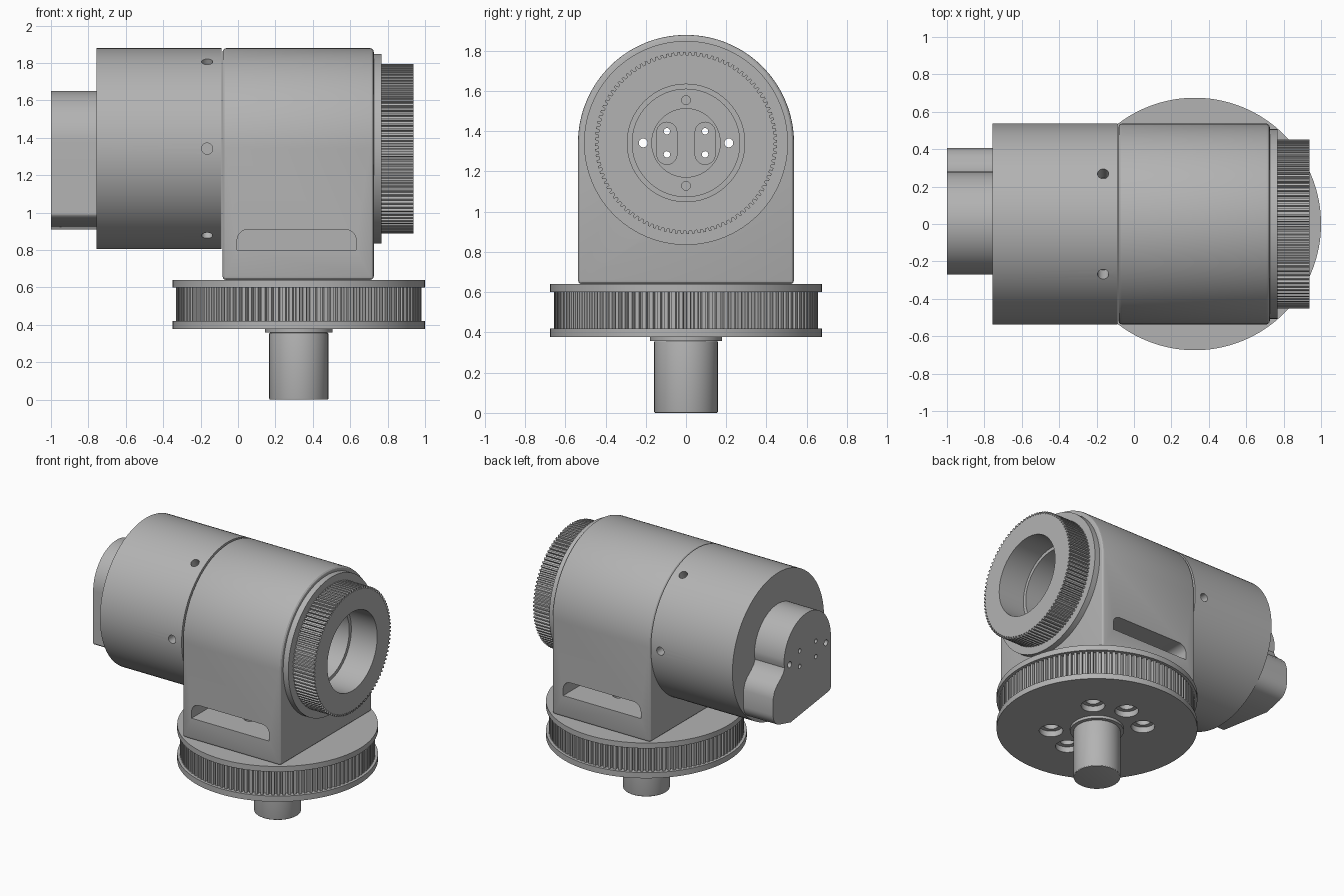
import bpy, bmesh, math
from mathutils import Vector

if "Cube" in bpy.data.objects:
    bpy.data.objects.remove(bpy.data.objects["Cube"])

AXIS_Z = 1.342      # height of the horizontal barrel axis
PULLEY_X = 0.325    # vertical shaft position
BODY_R = 0.537

metal = bpy.data.materials.new("grey metal")
metal.use_nodes = True
GREY = (0.45, 0.45, 0.45, 1)
metal.diffuse_color = GREY
metal.node_tree.nodes["Principled BSDF"].inputs["Base Color"].default_value = GREY

PLACE = {"x": lambda a, b, t: (t, a, b),
         "y": lambda a, b, t: (a, t, b),
         "z": lambda a, b, t: (a, b, t)}


def arc(cx, cy, r, start, end, n):
    angles = [math.radians(start + (end - start) * i / n) for i in range(n + 1)]
    return [(cx + r * math.cos(a), cy + r * math.sin(a)) for a in angles]


def circle(cx, cy, r, n=96):
    return arc(cx, cy, r, 0, 360, n)[:-1]


def prism(name, profile, axis, low, high):
    """Extrude a closed 2D profile along an axis."""
    bm = bmesh.new()
    face = bm.faces.new([bm.verts.new(PLACE[axis](a, b, low)) for a, b in profile])
    made = bmesh.ops.extrude_face_region(bm, geom=[face])["geom"]
    shift = Vector(PLACE[axis](0, 0, high - low))
    bmesh.ops.translate(bm, vec=shift, verts=[v for v in made if isinstance(v, bmesh.types.BMVert)])
    bmesh.ops.recalc_face_normals(bm, faces=bm.faces)
    mesh = bpy.data.meshes.new(name)
    bm.to_mesh(mesh)
    bm.free()
    mesh.materials.append(metal)
    obj = bpy.data.objects.new(name, mesh)
    bpy.context.collection.objects.link(obj)
    return obj


def bake(obj):
    graph = bpy.context.evaluated_depsgraph_get()
    mesh = bpy.data.meshes.new_from_object(obj.evaluated_get(graph))
    obj.modifiers.clear()
    obj.data = mesh


def bevel(obj, width):
    mod = obj.modifiers.new("rounded edges", "BEVEL")
    mod.width, mod.segments = width, 3
    mod.limit_method, mod.angle_limit = "ANGLE", math.radians(50)
    bake(obj)


def cut(obj, profile, axis, low, high):
    cutter = prism("cutter", profile, axis, low, high)
    cutter.hide_render = True
    mod = obj.modifiers.new("cut", "BOOLEAN")
    mod.operation, mod.solver, mod.object = "DIFFERENCE", "EXACT", cutter
    bake(obj)
    bpy.data.objects.remove(cutter)


def toothed(cx, cy, outer, inner, teeth, land):
    """Outline with square teeth; land is the tooth's share of each pitch."""
    points = []
    for i in range(teeth):
        for share, r in ((0, inner), (0.1, outer), (land, outer), (land + 0.1, inner)):
            a = math.tau * (i + share) / teeth
            points.append((cx + r * math.cos(a), cy + r * math.sin(a)))
    return points


# Housing with an arched top
arch = [(-BODY_R, 0.64), (BODY_R, 0.64)] + arc(0, AXIS_Z, BODY_R, 0, 180, 64)
housing = prism("housing", arch, "x", -0.083, 0.726)
bevel(housing, 0.02)
cut(housing, circle(0, AXIS_Z, 0.267), "x", -0.2, 0.9)

# Access pockets on both sides, with screw holes in their floors
pocket = [(-0.005, 0.8), (0.632, 0.8)] + arc(0.572, 0.85, 0.06, 0, 90, 8) + arc(0.055, 0.85, 0.06, 90, 180, 8)
screws = [(PULLEY_X + 0.31 * math.cos(math.radians(a)), 0.31 * math.sin(math.radians(a)))
          for a in (45, 90, 135, 225, 270, 315)]
for low, high in ((-0.7, -0.14), (0.14, 0.7)):
    cut(housing, pocket, "y", low, high)
for x, y in screws:
    cut(housing, circle(x, y, 0.05, 24), "z", 0.5, 0.84)

# Rear barrel with a deep bore and radial screw holes
barrel = prism("barrel", circle(0, AXIS_Z, BODY_R), "x", -0.757, -0.087)
cut(barrel, circle(0, AXIS_Z, 0.267), "x", -0.5, 0.1)
cut(barrel, circle(0, AXIS_Z, 0.17), "x", -0.53, -0.4)
for i in range(6):
    a = math.tau * i / 6
    hole = prism("cutter", circle(0, 0, 0.03, 20), "z", 0.44, 0.6)
    hole.rotation_euler = (a + math.pi / 2, 0, 0)
    hole.location = (-0.165, 0, AXIS_Z)
    hole.hide_render = True
    mod = barrel.modifiers.new("cut", "BOOLEAN")
    mod.operation, mod.solver, mod.object = "DIFFERENCE", "EXACT", hole
    bake(barrel)
    bpy.data.objects.remove(hole)

# End cap: dome, hollow flank and lobe
cap_profile = ([(-0.27, 0.99)] + arc(0.005, 1.375, 0.275, 180, 0, 32)
               + [(0.272, 1.34), (0.285, 1.31), (0.32, 1.275), (0.36, 1.245), (0.39, 1.21), (0.407, 1.16)]
               + arc(0.307, 1.04, 0.1, 0, -75, 8) + [(0.2, 0.91)] + arc(-0.24, 1.0, 0.03, 260, 200, 4))
end_cap = prism("end_cap", cap_profile, "x", -1.0, -0.757)

# Through holes and slots in the bore floor
for side in (-1, 1):
    slot = arc(0.095 * side, 1.395, 0.05, 0, 180, 12) + arc(0.095 * side, 1.285, 0.05, 180, 360, 12)
    cut(barrel, slot, "x", -0.57, -0.5)
    cut(barrel, circle(0, AXIS_Z + side * 0.213, 0.022, 20), "x", -0.58, -0.4)
    for part in (barrel, end_cap):
        cut(part, circle(0.213 * side, AXIS_Z, 0.022, 20), "x", -1.1, -0.4)
        for z in (1.285, 1.4):
            cut(part, circle(0.095 * side, z, 0.016, 16), "x", -1.1, -0.4)

# Front flange and knurled ring
flange = prism("front_flange", circle(0, AXIS_Z, 0.507), "x", 0.726, 0.768)
ring = prism("knurled_ring", toothed(0, AXIS_Z, 0.453, 0.437, 100, 0.5), "x", 0.768, 0.938)
for part in (flange, ring):
    cut(part, circle(0, AXIS_Z, 0.292), "x", 0.6, 1.1)

# Toothed pulley with two rims, and counterbored screw holes
pulley = prism("pulley_teeth", toothed(PULLEY_X, 0, 0.656, 0.632, 110, 0.6), "z", 0.42, 0.6)
lower_rim = prism("lower_rim", circle(PULLEY_X, 0, 0.675, 128), "z", 0.378, 0.42)
upper_rim = prism("upper_rim", circle(PULLEY_X, 0, 0.675, 128), "z", 0.6, 0.64)
for x, y in screws:
    cut(lower_rim, circle(x, y, 0.08, 32), "z", 0.3, 0.5)
    for part in (pulley, upper_rim):
        cut(part, circle(x, y, 0.05, 24), "z", 0.35, 0.7)

# Vertical shaft
collar = prism("shaft_collar", circle(PULLEY_X, 0, 0.18, 64), "z", 0.358, 0.378)
shaft = prism("shaft", circle(PULLEY_X, 0, 0.158, 64), "z", 0, 0.358)
bevel(shaft, 0.006)

# Smooth curved walls, keeping hard edges
parts = [housing, barrel, end_cap, flange, ring, pulley, lower_rim, upper_rim, collar, shaft]
bpy.ops.object.select_all(action="DESELECT")
for part in parts:
    part.select_set(True)
bpy.context.view_layer.objects.active = housing
bpy.ops.object.shade_smooth_by_angle(angle=math.radians(25))
